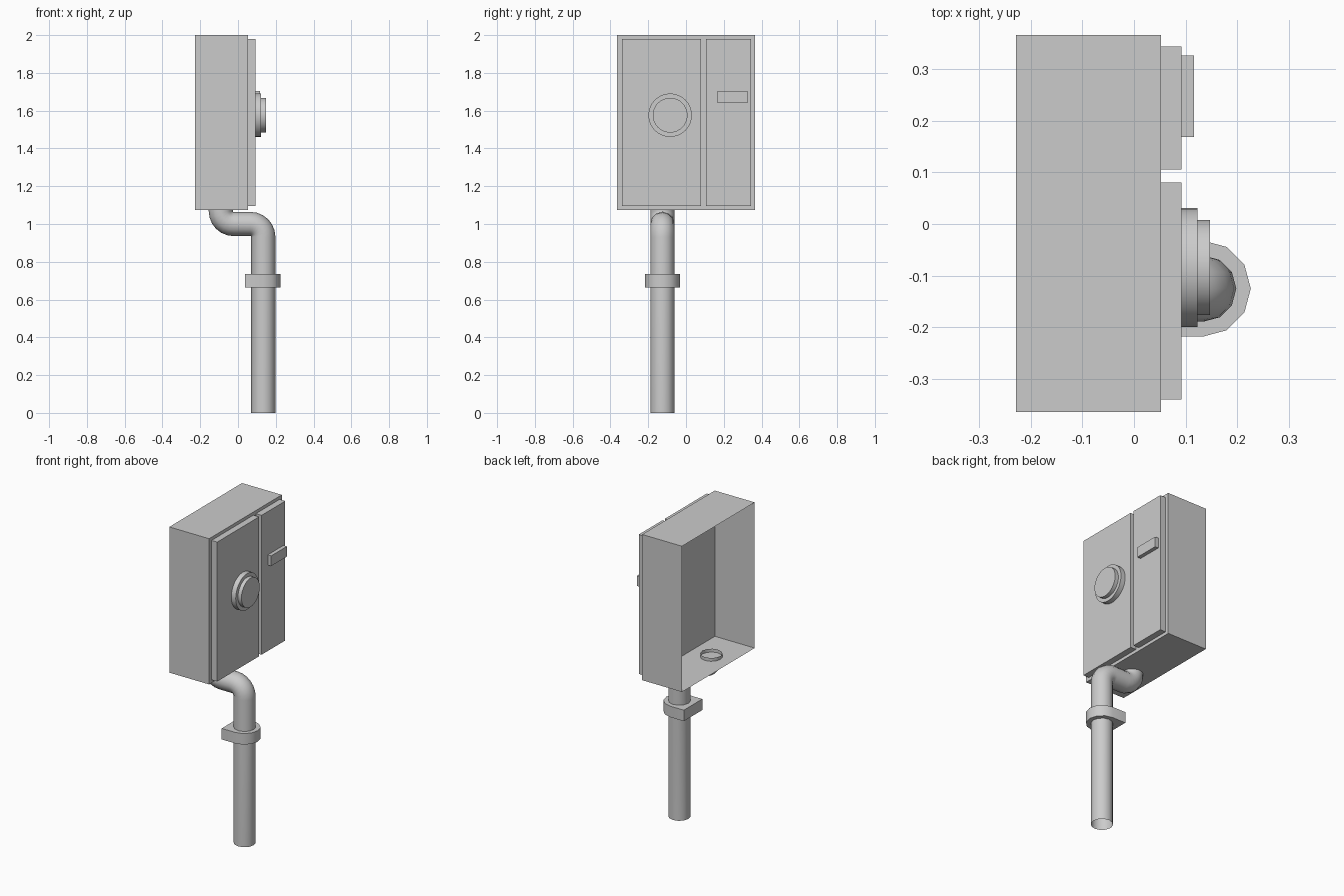
import bpy, bmesh
from math import sin, cos, pi, radians
from mathutils import Vector, Matrix

if "Cube" in bpy.data.objects:
    bpy.data.objects.remove(bpy.data.objects["Cube"])

grey = bpy.data.materials.new("light grey")
grey.use_nodes = True
COLOUR = (0.6, 0.6, 0.6, 1)
grey.diffuse_color = COLOUR
grey.node_tree.nodes["Principled BSDF"].inputs["Base Color"].default_value = COLOUR


def finish(name, bm, smooth=False):
    mesh = bpy.data.meshes.new(name)
    bmesh.ops.recalc_face_normals(bm, faces=bm.faces)
    bm.to_mesh(mesh)
    bm.free()
    mesh.materials.append(grey)
    obj = bpy.data.objects.new(name, mesh)
    bpy.context.collection.objects.link(obj)
    if smooth:
        bpy.ops.object.select_all(action='DESELECT')
        obj.select_set(True)
        bpy.context.view_layer.objects.active = obj
        bpy.ops.object.shade_smooth_by_angle(angle=radians(40))
    return obj


def box(name, lo, hi, open_back=False):
    lo, hi = Vector(lo), Vector(hi)
    bm = bmesh.new()
    bmesh.ops.create_cube(bm, size=1, matrix=Matrix.Translation((lo + hi) / 2)
                          @ Matrix.Diagonal((*(hi - lo), 1)))
    if open_back:
        bm.normal_update()
        back = [f for f in bm.faces if f.normal.x < -0.9]
        bmesh.ops.delete(bm, geom=back, context='FACES_ONLY')
    return finish(name, bm)


def disc(name, x0, x1, y, z, r):
    bm = bmesh.new()
    bmesh.ops.create_cone(bm, cap_ends=True, segments=32, radius1=r, radius2=r, depth=x1 - x0,
                          matrix=Matrix.Translation(((x0 + x1) / 2, y, z))
                          @ Matrix.Rotation(pi / 2, 4, 'Y'))
    return finish(name, bm, True)


# Housing shell, open at the back, with its two doors
box("cabinet", (-0.228, -0.364, 1.074), (0.052, 0.366, 2.0), open_back=True)
box("large_door", (0.052, -0.34, 1.094), (0.092, 0.08, 1.98))
box("small_door", (0.052, 0.105, 1.094), (0.092, 0.343, 1.98))
box("handle", (0.092, 0.168, 1.64), (0.116, 0.326, 1.705))

# Round gauge
disc("gauge_rim", 0.092, 0.123, -0.084, 1.576, 0.115)
disc("gauge_face", 0.123, 0.147, -0.084, 1.576, 0.092)

# Open pipe swept along a path with two rounded bends
PIPE_X, PIPE_Y, PIPE_R, BEND, SIDES, STEPS = 0.134, -0.125, 0.064, 0.068, 12, 6
INLET_X, RUN_Z = -0.091, 1.0
path = [((PIPE_X, 0), 0)]
for i in range(STEPS + 1):
    a = pi / 2 * i / STEPS
    path.append(((PIPE_X - BEND + BEND * cos(a), RUN_Z - BEND + BEND * sin(a)), a))
for i in range(STEPS + 1):
    a = pi / 2 * (1 - i / STEPS)
    path.append(((INLET_X + BEND - BEND * cos(a), RUN_Z + BEND - BEND * sin(a)), a))
path.append(((INLET_X, 1.095), 0))

bm = bmesh.new()
rings = []
for (x, z), a in path:
    ring = []
    for k in range(SIDES):
        t = 2 * pi * k / SIDES
        u = PIPE_R * cos(t)
        ring.append(bm.verts.new((x + u * cos(a), PIPE_Y + PIPE_R * sin(t), z + u * sin(a))))
    rings.append(ring)
for low, high in zip(rings, rings[1:]):
    for k in range(SIDES):
        n = (k + 1) % SIDES
        bm.faces.new((low[k], low[n], high[n], high[k]))
finish("pipe", bm, True)

# Clamp: round at the front, square at the back
CLAMP_R, CLAMP_BACK, CLAMP_LOW, CLAMP_HIGH = 0.093, 0.038, 0.665, 0.735
outline = [(0.133 + CLAMP_R * cos(t), PIPE_Y + CLAMP_R * sin(t))
           for t in [pi * (k / 6 - 0.5) for k in range(7)]]
outline += [(CLAMP_BACK, PIPE_Y + CLAMP_R), (CLAMP_BACK, PIPE_Y - CLAMP_R)]
bm = bmesh.new()
face = bm.faces.new([bm.verts.new((x, y, CLAMP_LOW)) for x, y in outline])
top = bmesh.ops.extrude_face_region(bm, geom=[face], use_keep_orig=True)["geom"]
bmesh.ops.translate(bm, vec=(0, 0, CLAMP_HIGH - CLAMP_LOW),
                    verts=[g for g in top if isinstance(g, bmesh.types.BMVert)])
finish("clamp", bm, True)
